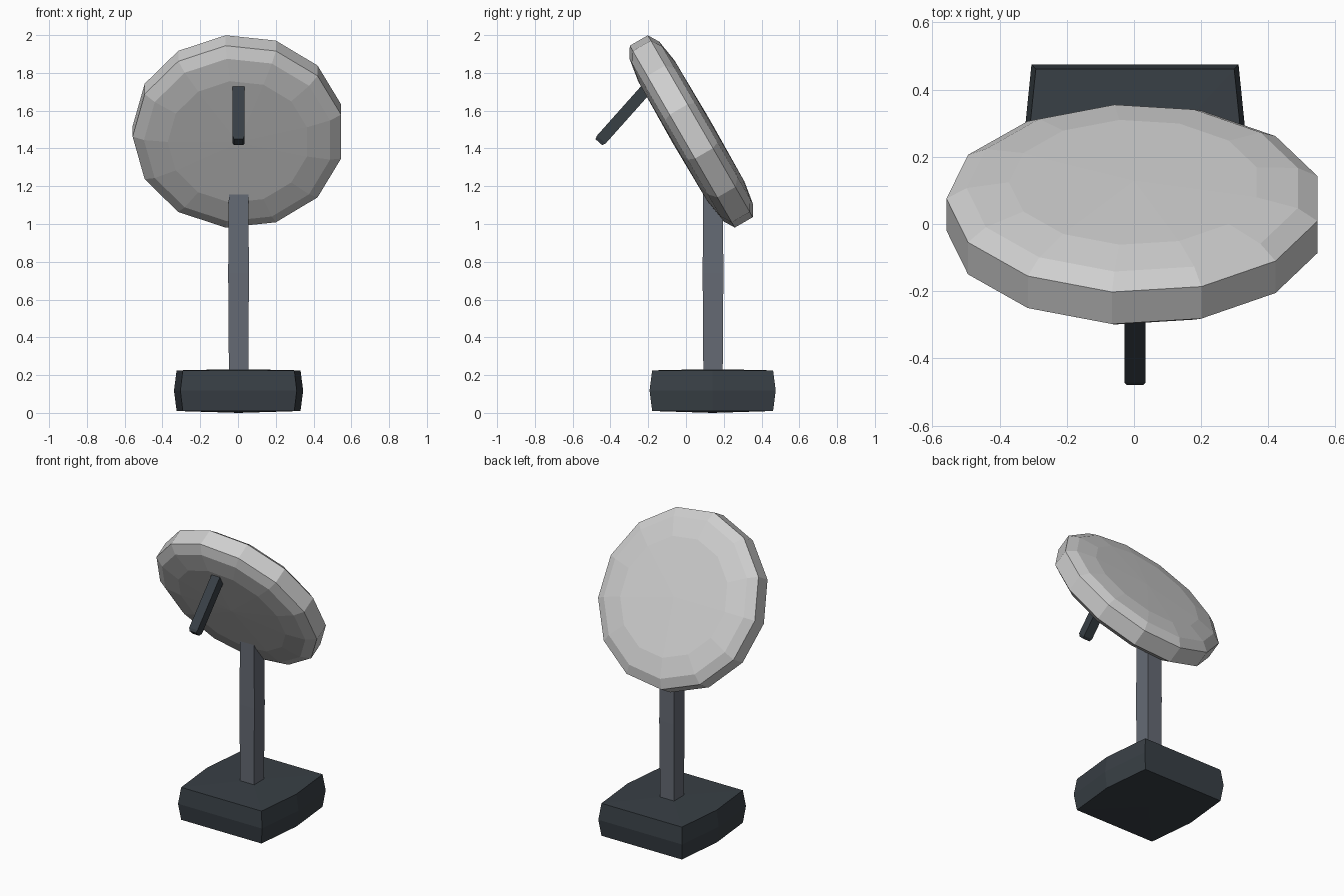
import bpy, bmesh, math
from mathutils import Matrix, Vector

if "Cube" in bpy.data.objects:
    bpy.data.objects.remove(bpy.data.objects["Cube"])


def material(name, rgb):
    m = bpy.data.materials.new(name)
    m.diffuse_color = (*rgb, 1)
    m.use_nodes = True
    m.node_tree.nodes["Principled BSDF"].inputs["Base Color"].default_value = m.diffuse_color
    return m


PALE = material("pale_grey", (0.62, 0.62, 0.62))
STEEL = material("steel_grey", (0.13, 0.145, 0.175))
DARK = material("dark_slate", (0.040, 0.050, 0.060))


def loft(name, rings, mat, matrix, bottom=None, top=None):
    """Skin equal-length rings; close each end with a fan to a point or a flat cap."""
    bm = bmesh.new()
    loops = [[bm.verts.new(p) for p in ring] for ring in rings]
    n = len(loops[0])
    for a, b in zip(loops, loops[1:]):
        for i in range(n):
            j = (i + 1) % n
            bm.faces.new((a[i], a[j], b[j], b[i]))
    for loop, tip in ((loops[0], bottom), (loops[-1], top)):
        if tip is None:
            bm.faces.new(loop)
        else:
            c = bm.verts.new((0, 0, tip))
            for i in range(n):
                bm.faces.new((loop[i], loop[(i + 1) % n], c))
    bmesh.ops.recalc_face_normals(bm, faces=bm.faces)
    mesh = bpy.data.meshes.new(name)
    bm.to_mesh(mesh)
    bm.free()
    mesh.materials.append(mat)
    obj = bpy.data.objects.new(name, mesh)
    obj.matrix_world = matrix
    bpy.context.collection.objects.link(obj)
    return obj


def polygon(r, z, sides=13):
    return [(r * math.cos(math.pi + math.tau * i / sides),
             r * math.sin(math.pi + math.tau * i / sides), z) for i in range(sides)]


def square(h, z):
    return [(-h, -h, z), (h, -h, z), (h, h, z), (-h, h, z)]


def base_ring(hx, bulge, hy, z):
    return [(-hx, -hy, z), (hx, -hy, z), (bulge, 0, z),
            (hx, hy, z), (-hx, hy, z), (-bulge, 0, z)]


# Base block: sides swell at mid height, left and right sides also swell at mid depth
loft("base", [base_ring(0.295, 0.328, 0.320, 0.01),
              base_ring(0.308, 0.342, 0.334, 0.118),
              base_ring(0.295, 0.328, 0.320, 0.225)],
     DARK, Matrix.Translation((0.003, 0.141, 0)), bottom=0.0, top=0.232)

# Post: square, very slightly thicker at the middle, ending inside the dish
loft("post", [square(0.051, 0.18), square(0.055, 0.74), square(0.051, 1.25)],
     STEEL, Matrix.Translation((0.003, 0.143, 0)))

# Dish: thirteen-sided disc, shallow dome on both faces, leaning back
profile = [(0.374, 0.111), (0.50, 0.091), (0.56, 0.055)]
rings = [polygon(r, -h) for r, h in profile] + [polygon(r, h) for r, h in reversed(profile)]
loft("dish", rings, PALE,
     Matrix.Translation((0.002, 0.028, 1.490)) @ Matrix.Rotation(math.radians(-60), 4, 'X'),
     bottom=-0.116, top=0.116)

# Feed arm: slim square bar with a chamfered tip, rising into the dish
direction = Vector((0, 0.666, 0.746)).normalized()
angle = -math.atan2(direction.y, direction.z)
loft("feed_arm", [square(0.024, 0), square(0.031, 0.018), square(0.031, 0.43)],
     DARK, Matrix.Translation((0.003, -0.461, 1.433)) @ Matrix.Rotation(angle, 4, 'X'))
